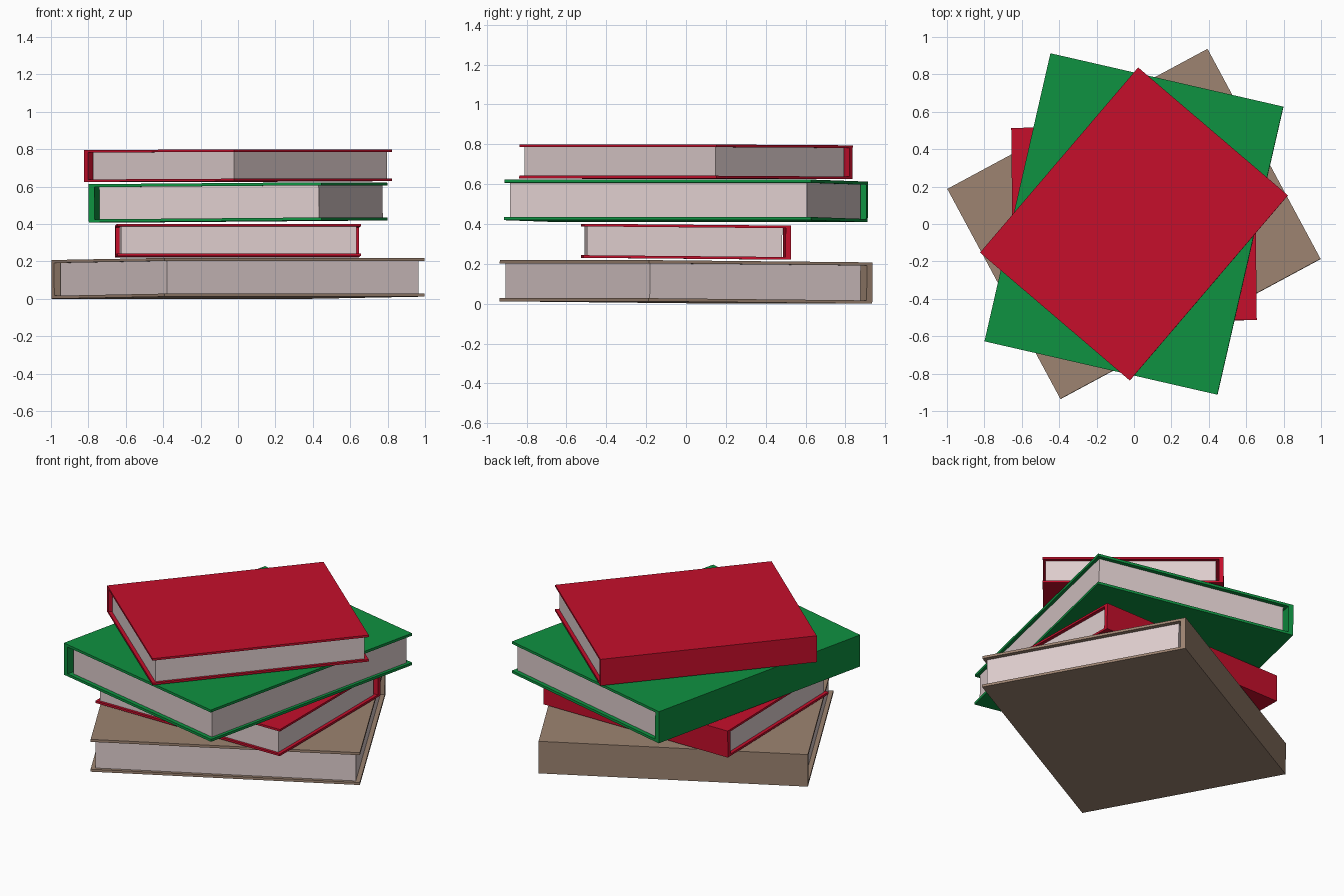
import bpy
from math import radians

if "Cube" in bpy.data.objects:
    bpy.data.objects.remove(bpy.data.objects["Cube"])


def material(name, rgb):
    m = bpy.data.materials.new(name)
    m.diffuse_color = (*rgb, 1)
    m.use_nodes = True
    m.node_tree.nodes["Principled BSDF"].inputs["Base Color"].default_value = m.diffuse_color
    return m


RED = material("red", (0.56, 0.0045, 0.024))
GREEN = material("green", (0.0045, 0.285, 0.052))
BROWN = material("brown", (0.335, 0.228, 0.165))
PAPER = material("paper", (0.73, 0.61, 0.61))


def extrude(name, profile, length, mat, place):
    """Extrude a closed (y, z) profile along x, centred."""
    n = len(profile)
    verts = [(s * length / 2, y, z) for s in (-1, 1) for y, z in profile]
    faces = [tuple(reversed(range(n))), tuple(range(n, 2 * n))]
    faces += [(i, (i + 1) % n, n + (i + 1) % n, n + i) for i in range(n)]
    mesh = bpy.data.meshes.new(name)
    mesh.from_pydata(verts, [], faces)
    mesh.materials.append(mat)
    ob = bpy.data.objects.new(name, mesh)
    bpy.context.collection.objects.link(ob)
    ob.location = (0, 0, place[0])
    ob.rotation_euler = (-place[1], 0, radians(place[2]))


def book(name, mat, width, depth, thick, z, tilt, turn):
    """Spine on local +y, fore-edge on -y, slightly lifted by tilt."""
    k = width / 1.58
    board, spine = 0.016 * k, 0.032 * k
    h, d = thick / 2, depth / 2
    i, s = h - board, d - spine
    # C-shaped cover
    cover = [(-d, -h), (d, -h), (d, h), (-d, h), (-d, i), (s, i), (s, -i), (-d, -i)]
    extrude(name + "_cover", cover, width, mat, (z, tilt, turn))
    # page block, set back from the cover edges
    f, b = -d + 0.02 * k, d - 0.053 * k
    pages = [(f, -i), (b, -i), (b, i), (f, i)]
    extrude(name + "_pages", pages, width - 0.052 * k, PAPER, (z, tilt, turn))


# the stack, bottom to top
book("bottom_book", BROWN, 1.58, 1.275, 0.207, 0.1095, 0.009, 28.3)
book("second_book", RED, 1.302, 1.04, 0.171, 0.311, 0.009, 0.6)
book("third_book", GREEN, 1.58, 1.277, 0.204, 0.516, 0.008, 77.1)
book("top_book", RED, 1.302, 1.053, 0.17, 0.712, 0.004, 49.5)
